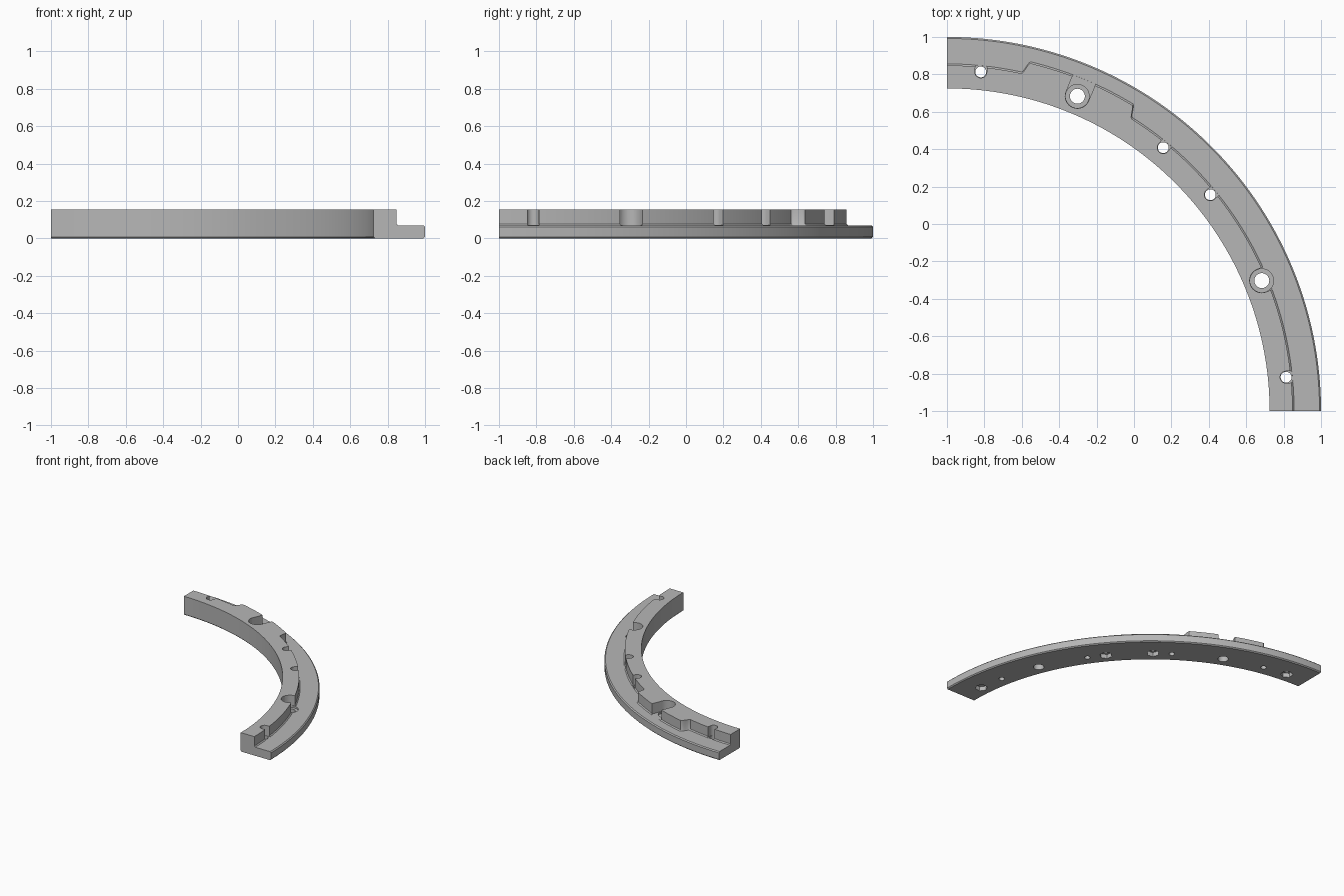
import bpy, bmesh
from math import sin, cos, pi, radians
from mathutils import Vector

if "Cube" in bpy.data.objects:
    bpy.data.objects.remove(bpy.data.objects["Cube"])

grey = bpy.data.materials.new("plain grey")
grey.use_nodes = True
colour = (0.47, 0.47, 0.47, 1)
grey.diffuse_color = colour
grey.node_tree.nodes["Principled BSDF"].inputs["Base Color"].default_value = colour

INNER, OUTER, WALL, BUMP = 1.725, 2.0, 1.848, 1.912
FLANGE, TOP, EDGE = 0.07, 0.155, 0.008
HOLES = 1.822                      # radius of the ring of holes
ORIGIN = Vector((-1, -1, 0))       # centre of the quarter ring


def make_object(name, bm):
    bmesh.ops.recalc_face_normals(bm, faces=bm.faces)
    mesh = bpy.data.meshes.new(name)
    bm.to_mesh(mesh)
    bm.free()
    mesh.materials.append(grey)
    obj = bpy.data.objects.new(name, mesh)
    bpy.context.collection.objects.link(obj)
    return obj


def wall_radius(a):
    """Outer radius of the raised wall, with a smooth step at each end of the bump."""
    def step(t):
        t = min(1, max(0, t))
        return t * t * (3 - 2 * t)
    rise = step((a - 57.7) / 1.1) * step((77.6 - a) / 1.1)
    return WALL + (BUMP - WALL) * rise


# Quarter ring: a stepped section swept through 90 degrees
angles = set(range(0, 91))
for start in (57.7, 76.5):
    angles.update(start + 1.1 * i / 6 for i in range(7))
bm = bmesh.new()
sections = []
for a in sorted(angles):
    w = wall_radius(a)
    section = [(INNER + EDGE, 0), (INNER, EDGE), (INNER, TOP), (w, TOP),
               (w, FLANGE + EDGE), (w + EDGE, FLANGE), (OUTER - EDGE, FLANGE),
               (OUTER, FLANGE - EDGE), (OUTER, EDGE), (OUTER - EDGE, 0)]
    t = radians(a)
    sections.append([bm.verts.new(ORIGIN + Vector((r * cos(t), r * sin(t), z)))
                     for r, z in section])
for s, n in zip(sections, sections[1:]):
    for i in range(len(s)):
        j = (i + 1) % len(s)
        bm.faces.new((s[i], s[j], n[j], n[i]))
bm.faces.new(sections[0])
bm.faces.new(sections[-1])
ring = make_object("quarter_ring", bm)


def cut(angle, radius, z0, z1, sides=32, reach=0):
    """Cut a hole at an angle on the ring; reach turns it into a slot open outwards."""
    out = Vector((cos(radians(angle)), sin(radians(angle)), 0))
    side = Vector((-out.y, out.x, 0))
    centre = ORIGIN + out * HOLES
    if reach:
        arc = [pi / 2 + pi * i / 16 for i in range(17)]
    else:
        arc = [2 * pi * i / sides for i in range(sides)]
    pts = [centre + radius * (out * cos(t) + side * sin(t)) for t in arc]
    if reach:
        pts += [centre + out * reach - side * radius, centre + out * reach + side * radius]
    cutter_bm = bmesh.new()
    base = cutter_bm.faces.new([cutter_bm.verts.new((p.x, p.y, z0)) for p in pts])
    new = bmesh.ops.extrude_face_region(cutter_bm, geom=[base])["geom"]
    bmesh.ops.translate(cutter_bm, vec=(0, 0, z1 - z0),
                        verts=[v for v in new if isinstance(v, bmesh.types.BMVert)])
    cutter = make_object("hole_cutter", cutter_bm)
    cutter.hide_render = True
    mod = ring.modifiers.new("hole", "BOOLEAN")
    mod.operation, mod.solver, mod.object = "DIFFERENCE", "EXACT", cutter
    bpy.context.view_layer.objects.active = ring
    bpy.ops.object.modifier_apply(modifier=mod.name)
    bpy.data.objects.remove(cutter)


HIGH, LOW = 0.3, -0.1
for sign in (-1, 1):
    # Bolt holes with a wide seat open through the wall
    bolt = 45 + sign * 22.5
    cut(bolt, 0.065, FLANGE + 0.0005, HIGH, reach=0.12)
    cut(bolt, 0.063, 0.055, HIGH)
    cut(bolt, 0.04, LOW, HIGH)
    # Screw holes with a six-sided nut pocket underneath
    for offset in (5.6, 39.3):
        screw = 45 + sign * offset
        cut(screw, 0.032, FLANGE + 0.0005, HIGH, reach=0.06)
        cut(screw, 0.029, LOW, HIGH)
        cut(screw, 0.048, LOW, 0.035, sides=6)
    # Blind pin holes underneath
    for offset in (10.1, 32.9):
        cut(45 + sign * offset, 0.022, LOW, 0.05, sides=20)

bpy.ops.object.select_all(action="DESELECT")
ring.select_set(True)
bpy.context.view_layer.objects.active = ring
bpy.ops.object.shade_smooth_by_angle(angle=radians(30))
